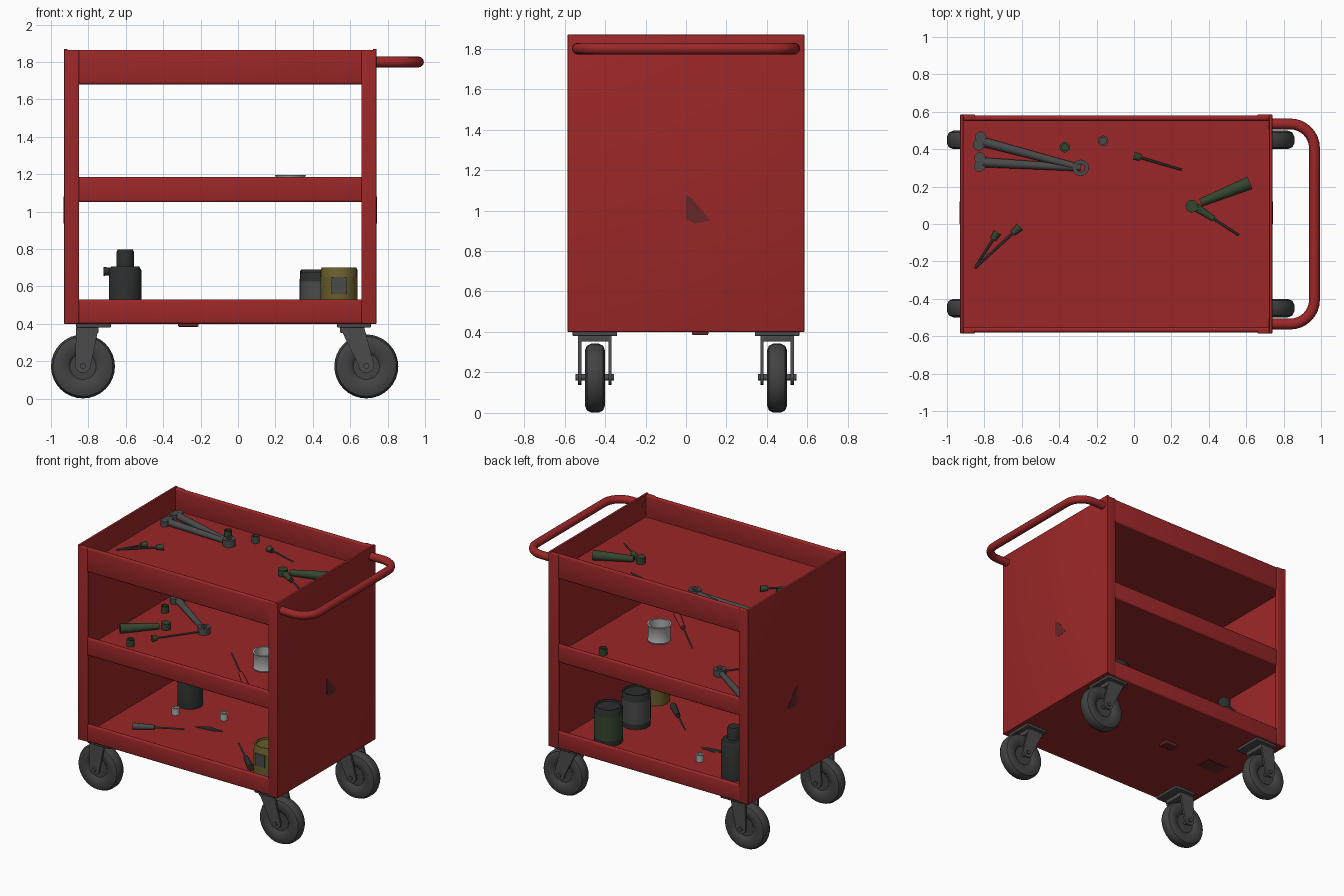
import bpy, bmesh, math
from mathutils import Vector, Matrix

if "Cube" in bpy.data.objects:
    bpy.data.objects.remove(bpy.data.objects["Cube"])


def material(name, r, g, b):
    m = bpy.data.materials.new(name)
    m.diffuse_color = (r, g, b, 1)
    m.use_nodes = True
    m.node_tree.nodes["Principled BSDF"].inputs["Base Color"].default_value = m.diffuse_color
    return m


RED = material("red paint", 0.33, 0.02, 0.021)
WORN = material("worn dark red", 0.13, 0.02, 0.02)
RUBBER = material("dark rubber", 0.055, 0.055, 0.055)
STEEL = material("dark steel", 0.07, 0.07, 0.072)
GREEN = material("dark green", 0.035, 0.06, 0.028)
PALE = material("pale metal", 0.42, 0.42, 0.42)
OLIVE = material("olive yellow", 0.14, 0.11, 0.025)
BLACK = material("near black", 0.025, 0.027, 0.027)


def finish(name, bm, mat, angle=40):
    bmesh.ops.recalc_face_normals(bm, faces=bm.faces)
    me = bpy.data.meshes.new(name)
    bm.to_mesh(me)
    bm.free()
    me.materials.append(mat)
    me.shade_smooth()
    me.set_sharp_from_angle(angle=math.radians(angle))
    ob = bpy.data.objects.new(name, me)
    bpy.context.collection.objects.link(ob)
    return ob


def box(name, x, y, z, mat, bevel=0.0):
    """Box from (min, max) pairs."""
    bm = bmesh.new()
    size = [b - a for a, b in (x, y, z)]
    mid = [(a + b) / 2 for a, b in (x, y, z)]
    bmesh.ops.create_cube(bm, matrix=Matrix.Translation(mid) @ Matrix.Diagonal((*size, 1)))
    if bevel:
        bmesh.ops.bevel(bm, geom=bm.edges[:], offset=bevel, segments=3, profile=0.5, affect='EDGES')
    return finish(name, bm, mat)


def rod(name, p, q, r1, r2, mat, n=16):
    """Round tapered bar between two points."""
    p, q = Vector(p), Vector(q)
    d = q - p
    bm = bmesh.new()
    m = Matrix.Translation((p + q) / 2) @ d.to_track_quat('Z', 'Y').to_matrix().to_4x4()
    bmesh.ops.create_cone(bm, cap_ends=True, segments=n, radius1=r1, radius2=r2, depth=d.length, matrix=m)
    return finish(name, bm, mat)


def lathe(name, profile, mat, at, along_y=False, n=32):
    """Spin (radius, height) points round a vertical or y axis."""
    bm = bmesh.new()
    vs = [bm.verts.new((r, 0, h)) for r, h in profile]
    es = [bm.edges.new(e) for e in zip(vs, vs[1:])]
    bmesh.ops.spin(bm, geom=vs + es, axis=(0, 0, 1), cent=(0, 0, 0), angle=2 * math.pi, steps=n)
    bmesh.ops.remove_doubles(bm, verts=bm.verts, dist=1e-5)
    m = Matrix.Translation(at)
    if along_y:
        m = m @ Matrix.Rotation(math.pi / 2, 4, 'X')
    bm.transform(m)
    return finish(name, bm, mat)


def plate(name, pts, depth, mat):
    """Flat polygon pulled along a vector."""
    bm = bmesh.new()
    f = bm.faces.new([bm.verts.new(p) for p in pts])
    g = bmesh.ops.extrude_face_region(bm, geom=[f])
    bmesh.ops.translate(bm, vec=depth, verts=[v for v in g['geom'] if isinstance(v, bmesh.types.BMVert)])
    return finish(name, bm, mat)


# Cabinet: side panels, corner posts
X0, X1, Y = -0.93, 0.74, 0.585
box("left_panel", (X0, X0 + 0.018), (-Y, Y), (0.4, 1.87), RED, 0.004)
box("right_panel", (X1 - 0.018, X1), (-Y, Y), (0.4, 1.87), RED, 0.004)
for s, side in ((-1, "front"), (1, "back")):
    ys = sorted((s * Y, s * (Y - 0.025)))
    box(f"{side}_left_post", (X0, X0 + 0.08), ys, (0.4, 1.865), RED, 0.006)
    box(f"{side}_right_post", (X1 - 0.08, X1), ys, (0.4, 1.865), RED, 0.006)

# Shelves: floor with rounded lips front and back
for label, z0, z1, floor in (("bottom", 0.4, 0.53, 0.42), ("middle", 1.05, 1.185, 1.07), ("top", 1.68, 1.865, 1.70)):
    box(f"{label}_shelf_floor", (X0 + 0.01, X1 - 0.01), (-0.565, 0.565), (floor - 0.018, floor), RED)
    for s, side in ((-1, "front"), (1, "back")):
        box(f"{label}_{side}_lip", (X0 + 0.012, X1 - 0.012), sorted((s * 0.58, s * 0.552)), (z0, z1), RED, 0.013)

# Worn paint patches
for s, x in (("left", X0 - 0.002), ("right", X1 - 0.001)):
    plate(f"{s}_worn_patch", [(x, 0, 1.08), (x, 0.03, 1.06), (x, 0.12, 0.95), (x, 0.04, 0.935), (x, 0, 0.96)],
          (0.003, 0, 0), WORN)
box("under_worn_patch", (-0.8, -0.62), (-0.03, 0.09), (0.4, 0.404), WORN)

# Push handle
hc = bpy.data.curves.new("push_handle", 'CURVE')
hc.dimensions = '3D'
hc.bevel_depth, hc.bevel_resolution, hc.use_fill_caps = 0.029, 4, True
pts = [(0.72, -0.535)]
for sy in (-1, 1):
    arc = [(0.835 + 0.13 * math.sin(a), sy * (0.405 + 0.13 * math.cos(a)))
           for a in [i * math.pi / 16 for i in range(9)]]
    pts += arc if sy < 0 else arc[::-1]
pts.append((0.72, 0.535))
sp = hc.splines.new('POLY')
sp.points.add(len(pts) - 1)
for p, (x, y) in zip(sp.points, pts):
    p.co = (x, y, 1.80, 1)
    sp.use_smooth = True
hc.materials.append(RED)
bpy.context.collection.objects.link(bpy.data.objects.new("push_handle", hc))

# Casters: tyre, axle, fork, mounting plate
TYRE = [(0.0, -0.03), (0.07, -0.03), (0.085, -0.045), (0.135, -0.05), (0.16, -0.04), (0.171, -0.018),
        (0.171, 0.018), (0.16, 0.04), (0.135, 0.05), (0.085, 0.045), (0.07, 0.03), (0.0, 0.03)]
for side, wx, ta, tb, pa, pb in (("left", -0.829, -0.865, -0.745, -0.865, -0.68),
                                 ("right", 0.686, 0.545, 0.675, 0.53, 0.71)):
    for end, wy in (("front", -0.45), ("back", 0.45)):
        n = f"{end}_{side}"
        lathe(f"{n}_wheel", TYRE, RUBBER, (wx, wy, 0.172), True)
        rod(f"{n}_axle", (wx, wy - 0.095, 0.175), (wx, wy + 0.095, 0.175), 0.016, 0.016, STEEL, 12)
        cup = [(wx + 0.042 * math.cos(a), 0.18 + 0.042 * math.sin(a))
               for a in [math.pi + i * math.pi / 8 for i in range(9)]]
        leg = [(tb, 0.38), (ta, 0.38)] + cup
        for dy in (-0.083, 0.067):
            plate(f"{n}_fork_leg", [(x, wy + dy, z) for x, z in leg], (0, 0.016, 0), STEEL)
        box(f"{n}_fork_crown", (ta, tb), (wy - 0.083, wy + 0.083), (0.352, 0.385), STEEL, 0.005)
        box(f"{n}_mount_plate", (pa, pb), (wy - 0.11, wy + 0.11), (0.38, 0.402), STEEL, 0.004)


# Tools
def wrench(a, b, z):
    rod("wrench_bar", (*a, z), (*b, z), 0.026, 0.018, STEEL)
    d = (Vector(a) - Vector(b)).normalized()
    side = Vector((-d.y, d.x)) * 0.022
    for s in (-1, 1):
        j = Vector(a) + side * s + d * 0.015
        rod("wrench_jaw", (*j, z - 0.02), (*j, z + 0.02), 0.03, 0.03, STEEL)
    lathe("wrench_ring", [(0.022, -0.024), (0.044, -0.024), (0.044, 0.024), (0.022, 0.024), (0.022, -0.024)],
          STEEL, (*b, z), n=16)


def socket(x, y, floor, mat):
    lathe("socket", [(0.0, 0.0), (0.028, 0.0), (0.028, 0.05), (0.018, 0.05), (0.018, 0.025), (0, 0.025)],
          mat, (x, y, floor), n=12)


def driver(a, b, z, mat, grip=0.024, share=0.42):
    """Handle starting at a, thin shaft ending at b."""
    a, b = Vector((*a, z)), Vector((*b, z))
    rod("driver_handle", a, a.lerp(b, share), grip, grip * 0.7, mat, 10)
    rod("driver_shaft", a.lerp(b, share), b, 0.007, 0.006, STEEL, 8)


def grip_tool(a, b, z):
    a, b = Vector((*a, z)), Vector((*b, z))
    rod("ratchet_grip", a.lerp(b, 0.15), b, 0.022, 0.036, GREEN)
    rod("ratchet_head", a - Vector((0, 0, 0.022)), a + Vector((0, 0, 0.025)), 0.034, 0.034, GREEN)


# Tools on the top shelf
wrench((-0.81, 0.44), (-0.285, 0.30), 1.727)
wrench((-0.81, 0.33), (-0.285, 0.30), 1.722)
socket(-0.37, 0.41, 1.70, GREEN)
socket(-0.165, 0.445, 1.70, STEEL)
driver((0.0, 0.365), (0.255, 0.29), 1.725, GREEN, share=0.15)
grip_tool((0.31, 0.095), (0.62, 0.22), 1.735)
driver((0.33, 0.09), (0.56, -0.06), 1.73, GREEN)
driver((-0.73, -0.045), (-0.85, -0.235), 1.72, GREEN, share=0.2)
driver((-0.61, -0.015), (-0.85, -0.235), 1.72, GREEN, share=0.16)

# Tools on the middle shelf
wrench((-0.80, 0.43), (-0.385, 0.145), 1.095)
grip_tool((-0.63, 0.04), (-0.86, -0.18), 1.10)
driver((-0.60, -0.17), (-0.39, 0.12), 1.09, GREEN, share=0.1)
for x, y in ((-0.80, 0.27), (-0.68, -0.31), (0.46, 0.33)):
    socket(x, y, 1.07, GREEN)
driver((0.40, -0.46), (-0.01, -0.06), 1.095, RED)
lathe("paint_tin", [(0, 0), (0.078, 0), (0.082, 0.01), (0.078, 0.02), (0.078, 0.115), (0.084, 0.125),
                    (0.07, 0.125), (0.068, 0.03), (0, 0.03)], PALE, (0.28, -0.08, 1.07))

# Oil bottle with spout on the bottom shelf
lathe("oil_bottle", [(0, 0), (0.088, 0), (0.088, 0.265), (0.075, 0.285), (0.046, 0.287), (0.046, 0.365),
                     (0.04, 0.378), (0, 0.378)], BLACK, (-0.603, 0.29, 0.42))
rod("bottle_tap", (-0.66, 0.29, 0.68), (-0.72, 0.29, 0.68), 0.018, 0.024, BLACK, 10)


# Cans on the bottom shelf, each with a label band
def can(name, x, y, h, body, label, r=0.098):
    lathe(name, [(0, 0), (r, 0), (r, h - 0.01), (r - 0.005, h), (r - 0.015, h), (r - 0.018, h - 0.012),
                 (0, h - 0.012)], body, (x, y, 0.42))
    lathe(name + "_label", [(r + 0.002, 0.04), (r + 0.002, h - 0.05)], label, (x, y, 0.42))


can("green_can", 0.43, 0.31, 0.27, BLACK, GREEN)
can("grey_can", 0.43, -0.02, 0.255, BLACK, STEEL)
can("yellow_can", 0.54, -0.41, 0.28, OLIVE, OLIVE)
box("yellow_can_badge", (0.50, 0.58), (-0.512, -0.504), (0.56, 0.65), STEEL)

# Tools and spills on the bottom shelf
driver((-0.69, -0.27), (-0.37, -0.11), 0.445, STEEL)
driver((0.36, -0.36), (0.07, -0.09), 0.445, BLACK)
socket(-0.59, 0.10, 0.42, PALE)
socket(-0.27, 0.22, 0.42, PALE)
plate("oil_spill", [(-0.36, 0.0, 0.422), (-0.28, 0.06, 0.422), (-0.16, 0.05, 0.422), (-0.2, 0.02, 0.422)],
      (0, 0, 0.003), BLACK)
box("drain_bump", (-0.32, -0.21), (0.03, 0.11), (0.384, 0.405), WORN, 0.006)
